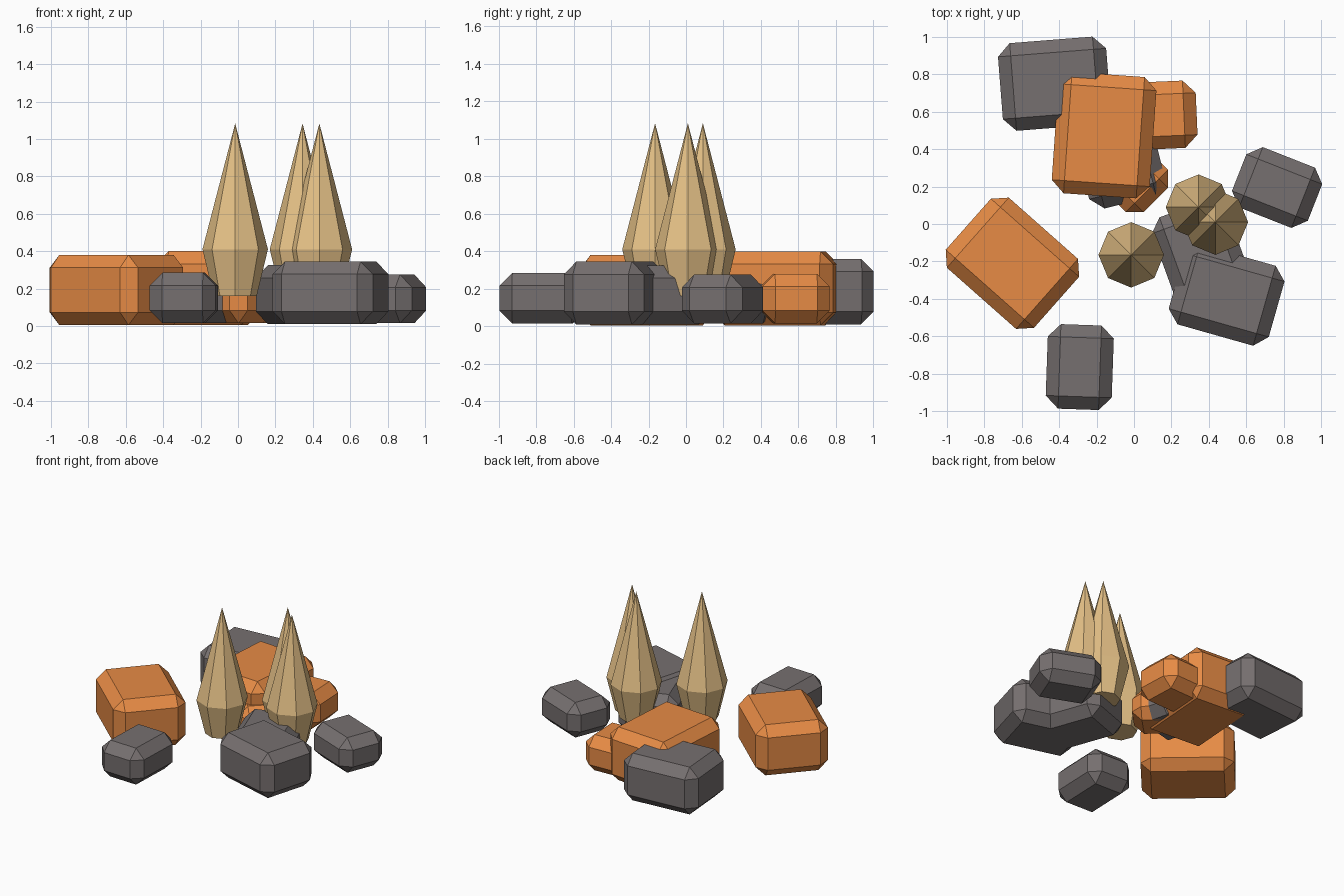
import bpy, bmesh, math
from mathutils import Matrix

if "Cube" in bpy.data.objects:
    bpy.data.objects.remove(bpy.data.objects["Cube"])


def material(name, rgb):
    m = bpy.data.materials.new(name)
    m.diffuse_color = (*rgb, 1)
    m.use_nodes = True
    m.node_tree.nodes["Principled BSDF"].inputs["Base Color"].default_value = m.diffuse_color
    return m


ORANGE = material("orange_rock", (0.80, 0.26, 0.06))
GREY = material("grey_rock", (0.18, 0.16, 0.16))
TAN = material("tan_spike", (0.78, 0.53, 0.24))


def finish(bm, name, mat, loc):
    bmesh.ops.recalc_face_normals(bm, faces=bm.faces)
    mesh = bpy.data.meshes.new(name)
    bm.to_mesh(mesh)
    bm.free()
    mesh.materials.append(mat)
    ob = bpy.data.objects.new(name, mesh)
    ob.location = loc
    bpy.context.collection.objects.link(ob)
    return ob


def rock(name, mat, x, y, length, width, z0, z1, angle):
    """Chamfered block, long side along local x."""
    bm = bmesh.new()
    bmesh.ops.create_cube(bm, size=1, matrix=Matrix.Diagonal((length, width, z1 - z0, 1)))
    bmesh.ops.bevel(bm, geom=bm.edges[:], offset=0.068, offset_type='OFFSET',
                    segments=1, affect='EDGES')
    ob = finish(bm, name, mat, (x, y, (z0 + z1) / 2))
    ob.rotation_euler.z = math.radians(angle)


def spike(name, x, y, sides=8):
    """Eight-sided spindle: narrow foot, wide belt, sharp tip."""
    bm = bmesh.new()
    rings = []
    for r, z in ((0.115, 0.16), (0.175, 0.41)):
        rings.append([bm.verts.new((r * math.cos(i * math.tau / sides),
                                    r * math.sin(i * math.tau / sides), z))
                      for i in range(sides)])
    tip = bm.verts.new((0, 0, 1.083))
    low, high = rings
    bm.faces.new(low[::-1])
    for i in range(sides):
        j = (i + 1) % sides
        bm.faces.new((low[i], low[j], high[j], high[i]))
        bm.faces.new((high[i], high[j], tip))
    finish(bm, name, TAN, (x, y, 0))


# Orange rocks
rock("orange_rock_left", ORANGE, -0.65, -0.21, 0.63, 0.50, 0.005, 0.38, -41.5)
rock("orange_rock_back", ORANGE, -0.16, 0.475, 0.65, 0.525, 0.005, 0.40, 86)
rock("orange_rock_small", ORANGE, 0.11, 0.58, 0.45, 0.36, 0.015, 0.28, 2.5)
rock("orange_rock_middle", ORANGE, -0.025, 0.27, 0.40, 0.32, 0.015, 0.25, -45)

# Grey rocks
rock("grey_rock_back", GREY, -0.425, 0.75, 0.58, 0.47, 0.01, 0.36, 4.5)
rock("grey_rock_right", GREY, 0.765, 0.195, 0.436, 0.346, 0.015, 0.275, -21.5)
rock("grey_rock_front", GREY, 0.495, -0.38, 0.556, 0.444, 0.01, 0.345, -15.8)
rock("grey_rock_inner", GREY, 0.36, -0.165, 0.53, 0.42, 0.01, 0.325, 110)
rock("grey_rock_front_left", GREY, -0.29, -0.765, 0.452, 0.353, 0.015, 0.285, 88)
rock("grey_rock_middle", GREY, -0.06, 0.28, 0.42, 0.335, 0.015, 0.265, 14)

# Spikes
for i, (x, y) in enumerate(((-0.015, -0.165), (0.345, 0.09), (0.435, 0.01))):
    spike(f"spike_{i + 1}", x, y)
